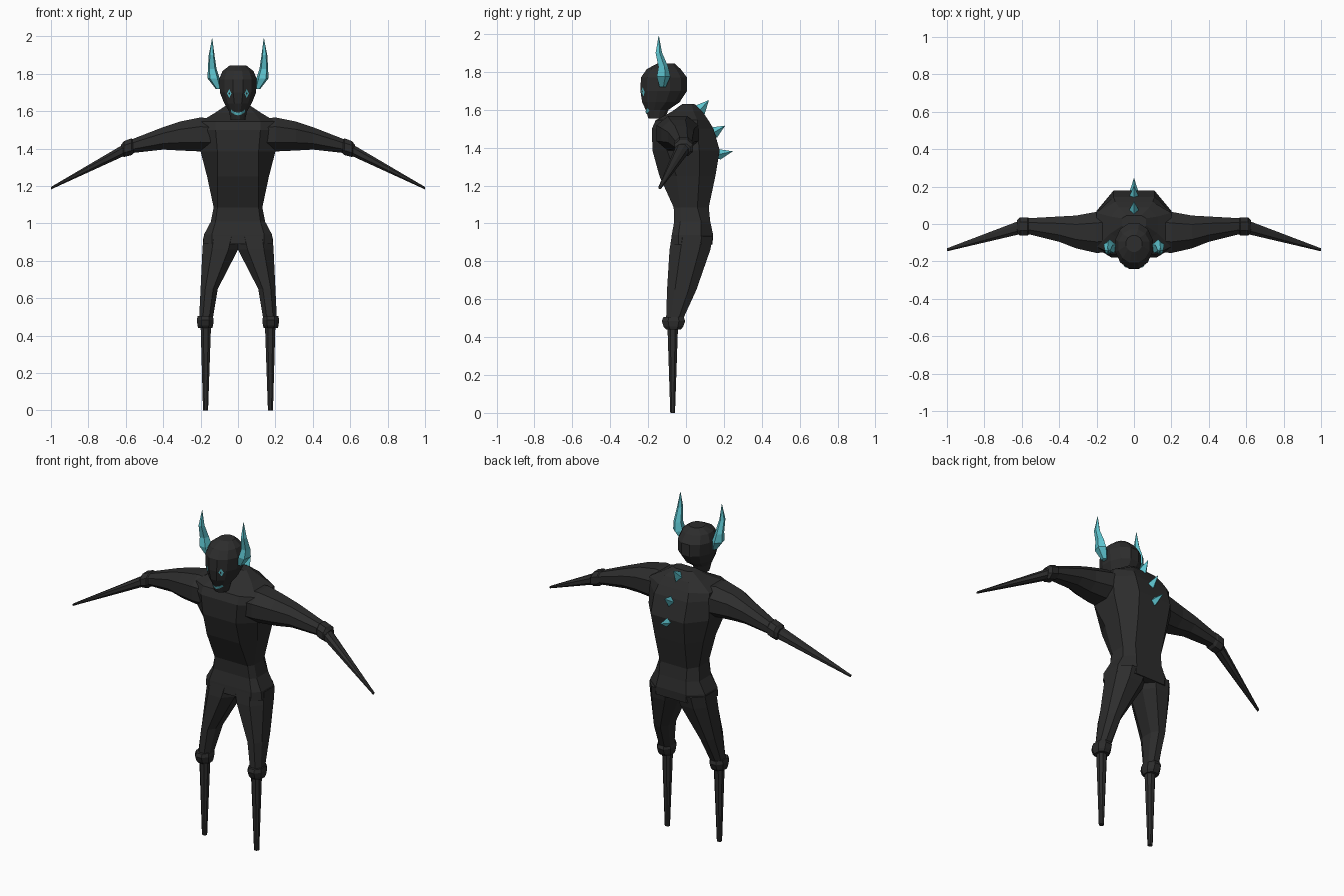
import bpy, bmesh
from math import sin, cos, pi
from mathutils import Vector
from mathutils.bvhtree import BVHTree

cube = bpy.data.objects.get("Cube")
if cube:
    bpy.data.objects.remove(cube)


def material(name, rgb):
    m = bpy.data.materials.new(name)
    m.use_nodes = True
    m.diffuse_color = (*rgb, 1)
    m.node_tree.nodes["Principled BSDF"].inputs["Base Color"].default_value = (*rgb, 1)
    return m


CHARCOAL = material("charcoal", (0.026, 0.026, 0.026))
TEAL = material("teal", (0.11, 0.55, 0.62))


def finish(name, bm, mat):
    bmesh.ops.recalc_face_normals(bm, faces=bm.faces)
    mesh = bpy.data.meshes.new(name)
    bm.to_mesh(mesh)
    mesh.materials.append(mat)
    ob = bpy.data.objects.new(name, mesh)
    bpy.context.collection.objects.link(ob)
    return bm


def loft(name, rings, mat, side=1):
    """Skin a list of equal-length rings, capped at both ends."""
    bm = bmesh.new()
    loops = [[bm.verts.new((p[0] * side, p[1], p[2])) for p in r] for r in rings]
    n = len(loops[0])
    for a, b in zip(loops, loops[1:]):
        for i in range(n):
            j = (i + 1) % n
            bm.faces.new((a[i], a[j], b[j], b[i]))
    bm.faces.new(loops[0])
    bm.faces.new(loops[-1])
    return finish(name, bm, mat)


def octagon(a0, a1, b0, b1, cut=0.27):
    """Box outline with chamfered corners."""
    p, q = (a1 - a0) * cut, (b1 - b0) * cut
    return [(a0 + p, b0), (a1 - p, b0), (a1, b0 + q), (a1, b1 - q),
            (a1 - p, b1), (a0 + p, b1), (a0, b1 - q), (a0, b0 + q)]


def level(z, *box):
    return [(a, b, z) for a, b in octagon(*box)]


def slice_x(x, *box):
    return [(x, a, b) for a, b in octagon(*box)]


def oval(x, y, z, rx, ry, n):
    return [(x + rx * sin(2 * pi * (i + .5) / n), y - ry * cos(2 * pi * (i + .5) / n), z)
            for i in range(n)]


# Torso: z, front half width and y, side half width, side y range, back half width and y
torso = [
    (0.89, .14, -.08, .187, -.04, .08, .10, .14),
    (0.94, .14, -.075, .182, -.04, .08, .10, .143),
    (1.01, .12, -.062, .145, -.03, .08, .09, .128),
    (1.085, .11, -.065, .13, -.03, .06, .09, .12),
    (1.25, .11, -.14, .165, -.05, .07, .10, .155),
    (1.385, .11, -.177, .20, -.10, .07, .11, .178),
    (1.50, .12, -.18, .20, -.13, .06, .11, .145),
    (1.545, .12, -.16, .20, -.12, .06, .10, .118),
    (1.59, .09, -.075, .125, -.05, .04, .08, .088),
    (1.63, .05, -.02, .065, -.01, .03, .04, .045),
]
rings = []
for z, wf, yf, ws, y0, y1, wb, yb in torso:
    half = [(wf, yf, z), (ws, y0, z), (ws, y1, z), (wb, yb, z)]
    rings.append(half + [(-x, y, h) for x, y, h in reversed(half)])
loft("torso", rings, CHARCOAL)

# Head: z, half width, front y, back y
skull = [(1.555, .04, -.20, -.11), (1.60, .05, -.215, -.09), (1.64, .075, -.235, -.03),
         (1.70, .10, -.245, .01), (1.77, .104, -.242, .01), (1.815, .086, -.21, -.025),
         (1.845, .045, -.15, -.06)]
head = loft("head", [oval(0, (f + b) / 2, z, w, (b - f) / 2, 12) for z, w, f, b in skull], CHARCOAL)
surface = BVHTree.FromBMesh(head)


def face_plate(name, polys, mat, lift):
    """Thin painted plates laid on the front of the head."""
    bm = bmesh.new()
    for poly in polys:
        verts = []
        for x, z in poly:
            hit = surface.ray_cast(Vector((x, -1, z)), Vector((0, 1, 0)))[0]
            verts.append(bm.verts.new((x, hit.y - lift, z)))
        bm.faces.new(verts)
    finish(name, bm, mat)


def diamond(x, z, w, h):
    return [(x - w, z), (x, z - h), (x + w, z), (x, z + h)]


smile = [(x, 1.578 + 12 * x * x) for x in (-.038, -.02, 0, .02, .038)]
face_plate("mouth", [[a, b, (b[0], b[1] + .014), (a[0], a[1] + .014)]
                     for a, b in zip(smile, smile[1:])], TEAL, .004)

for side, tag in ((1, "left"), (-1, "right")):
    # Eyes
    face_plate(tag + "_eye", [diamond(side * .047, 1.695, .012, .024)], TEAL, .004)
    face_plate(tag + "_pupil", [diamond(side * .047, 1.695, .004, .008)], CHARCOAL, .007)

    # Horns
    horn = [(.105, -.125, 1.72, .018), (.13, -.122, 1.775, .04), (.138, -.122, 1.825, .029),
            (.141, -.145, 1.90, .019), (.138, -.144, 1.99, .001)]
    loft(tag + "_horn", [oval(x, y, z, r * .85, r, 5) for x, y, z, r in horn], TEAL, side)

    # Arms
    loft(tag + "_upper_arm", [
        slice_x(.14, -.15, .07, 1.385, 1.56), slice_x(.20, -.155, .065, 1.385, 1.567),
        slice_x(.31, -.13, .045, 1.39, 1.545), slice_x(.40, -.095, .04, 1.395, 1.515),
        slice_x(.58, -.05, .03, 1.375, 1.445)], CHARCOAL, side)
    loft(tag + "_elbow_cuff", [
        slice_x(.55, -.045, .025, 1.385, 1.44), slice_x(.57, -.062, .036, 1.365, 1.455),
        slice_x(.61, -.062, .036, 1.355, 1.44), slice_x(.625, -.045, .02, 1.365, 1.42)],
        CHARCOAL, side)
    loft(tag + "_forearm", [
        slice_x(.60, -.052, .022, 1.365, 1.43), slice_x(1.0, -.146, -.13, 1.182, 1.195)],
        CHARCOAL, side)

    # Legs
    loft(tag + "_thigh", [
        level(.93, -.02, .185, -.076, .142), level(.86, 0, .19, -.087, .128),
        level(.65, .108, .20, -.10, .055), level(.49, .135, .208, -.105, -.018)],
        CHARCOAL, side)
    loft(tag + "_knee_cuff", [
        level(.505, .135, .215, -.12, -.012), level(.485, .13, .22, -.128, -.004),
        level(.455, .133, .217, -.118, -.015), level(.44, .138, .212, -.105, -.027)],
        CHARCOAL, side)
    loft(tag + "_shin", [
        level(.46, .144, .20, -.098, -.042), level(0, .16, .187, -.083, -.058)],
        CHARCOAL, side)

# Back spikes: base y and z, tip y and z, radius
for i, (y, z, ty, tz, r) in enumerate([(.07, 1.595, .12, 1.65, .036),
                                       (.148, 1.48, .205, 1.515, .031),
                                       (.176, 1.365, .245, 1.38, .028)]):
    base, tip = Vector((0, y, z)), Vector((0, ty, tz))
    axis = (tip - base).normalized()
    across = Vector((1, 0, 0))
    up = axis.cross(across)
    start = base - axis * .02

    def ring(centre, radius):
        return [centre + radius * (across * cos(k * pi / 2) * .8 + up * sin(k * pi / 2))
                for k in range(4)]
    loft("back_spike_%d" % (i + 1), [ring(start, r * .6), ring(base, r), ring(tip, .001)], TEAL)
